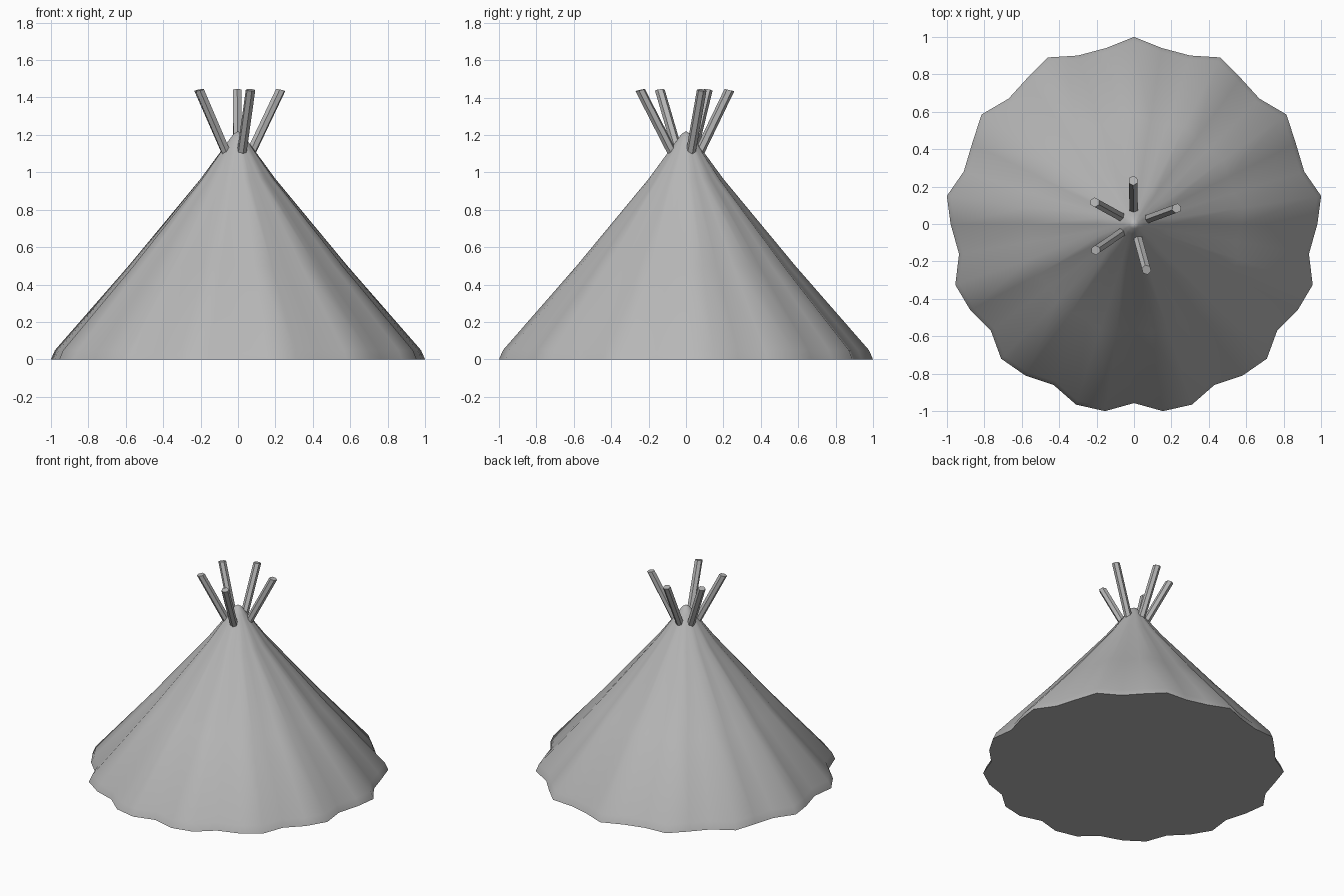
import bpy, bmesh, math
from mathutils import Vector

cube = bpy.data.objects.get("Cube")
if cube:
    bpy.data.objects.remove(cube, do_unlink=True)


def material(name, value):
    mat = bpy.data.materials.new(name)
    mat.use_nodes = True
    colour = (value, value, value, 1)
    mat.diffuse_color = colour
    mat.node_tree.nodes["Principled BSDF"].inputs["Base Color"].default_value = colour
    return mat


def finish(bm, name, mat, angle):
    bmesh.ops.recalc_face_normals(bm, faces=bm.faces)
    mesh = bpy.data.meshes.new(name)
    bm.to_mesh(mesh)
    bm.free()
    mesh.materials.append(mat)
    obj = bpy.data.objects.new(name, mesh)
    bpy.context.collection.objects.link(obj)
    bpy.ops.object.select_all(action="DESELECT")
    obj.select_set(True)
    bpy.context.view_layer.objects.active = obj
    bpy.ops.object.shade_smooth_by_angle(angle=math.radians(angle))


grey = material("canvas grey", 0.47)

# Scalloped hem: right half from back to front, mirrored to the left
half = [(0, 1), (.15, .94), (.3, .9), (.46, .89), (.57, .78), (.67, .67),
        (.815, .585), (.865, .43), (.91, .28), (1, .15), (.98, 0), (.935, -.16),
        (.955, -.325), (.875, -.46), (.765, -.57), (.71, -.72), (.58, -.81),
        (.43, -.86), (.31, -.965), (.155, -1), (0, -.957)]
hem = half + [(-x, y) for x, y in half[-2:0:-1]]

# Tent cover: the hem shrinks towards a rounded peak
bm = bmesh.new()
rings = []
for scale, z in [(1, 0), (.978, .05), (.585, .5), (.2, .965), (.055, 1.165), (.025, 1.205)]:
    ring = []
    for x, y in hem:
        p = Vector((x, y))
        fold = p.length if scale > .1 else .98
        p = p.normalized() * fold * scale
        ring.append(bm.verts.new((p.x, p.y, z)))
    rings.append(ring)
n = len(hem)
for low, high in zip(rings, rings[1:]):
    for i in range(n):
        j = (i + 1) % n
        bm.faces.new((low[i], low[j], high[j], high[i]))
bm.faces.new(rings[0])
peak = bm.verts.new((0, 0, 1.22))
for i in range(n):
    bm.faces.new((rings[-1][i], rings[-1][(i + 1) % n], peak))
finish(bm, "tent_cover", grey, 50)

# Poles: leaning hexagonal rods with slightly tilted ends
pole_tops = [(-.005, .232), (.228, .084), (-.21, .116), (-.205, -.14), (.067, -.245)]
for number, top in enumerate(pole_tops, 1):
    tip = Vector(top)
    out = tip.normalized()
    side = Vector((-out.y, out.x))
    bm = bmesh.new()
    ends = []
    for centre, z in [(out * .02, 1.0), (tip, 1.44)]:
        ring = []
        for k in range(6):
            a = k * math.pi / 3
            p = centre + (out * math.cos(a) + side * math.sin(a)) * .026
            ring.append(bm.verts.new((p.x, p.y, z - .006 * math.cos(a))))
        ends.append(ring)
        bm.faces.new(ring)
    for k in range(6):
        m = (k + 1) % 6
        bm.faces.new((ends[0][k], ends[0][m], ends[1][m], ends[1][k]))
    finish(bm, f"pole_{number}", grey, 30)
